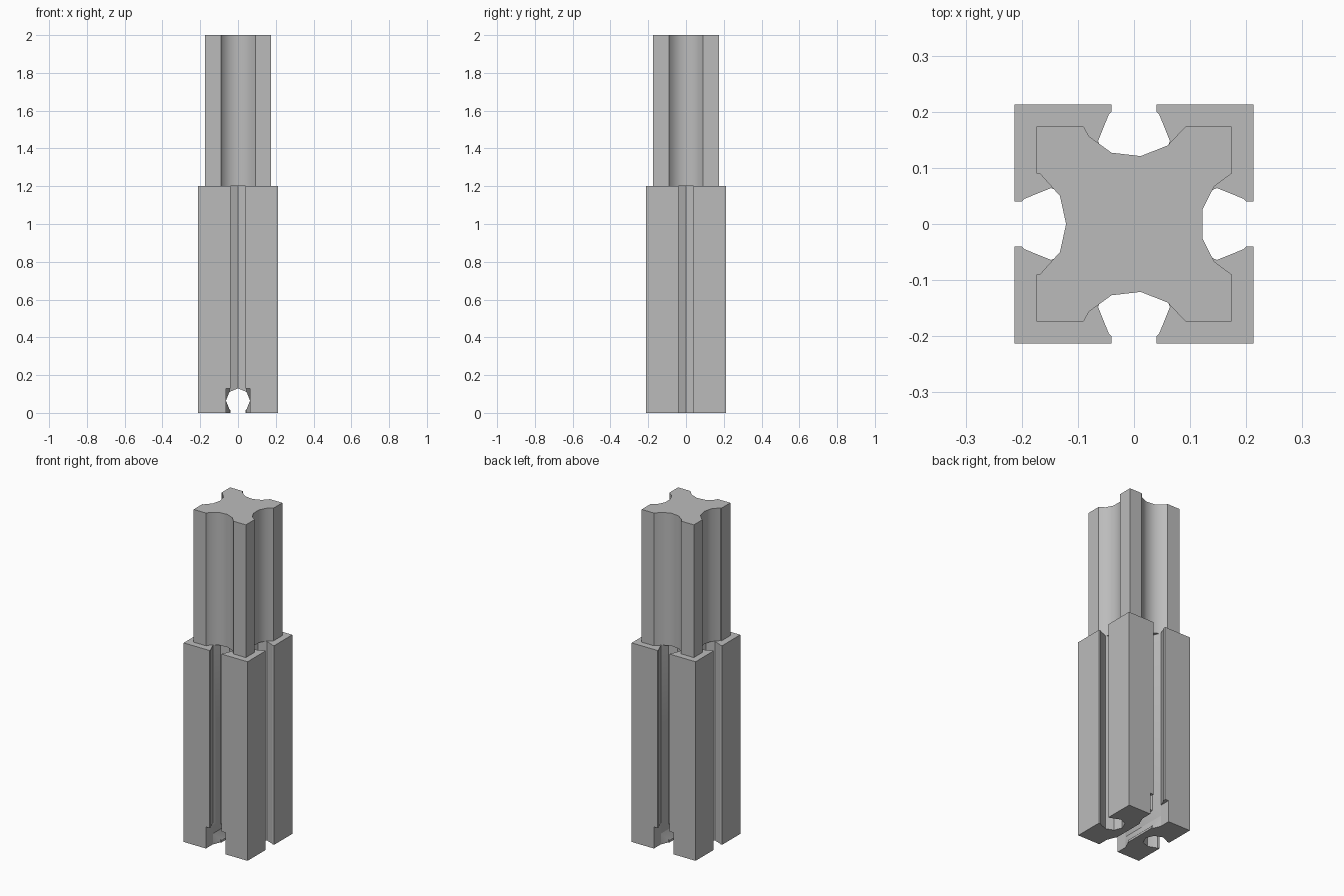
import bpy, math
from mathutils import Matrix, Vector

cube = bpy.data.objects.get("Cube")
if cube:
    bpy.data.objects.remove(cube, do_unlink=True)

grey = bpy.data.materials.new("grey metal")
grey.use_nodes = True
colour = (0.5, 0.5, 0.5, 1)
grey.diffuse_color = colour
grey.node_tree.nodes["Principled BSDF"].inputs["Base Color"].default_value = colour


def prism(name, profile, low, high, matrix=Matrix()):
    """Extrude a counter-clockwise profile from low to high, then place it."""
    n = len(profile)
    verts = [matrix @ Vector((x, y, z)) for z in (low, high) for x, y in profile]
    faces = [list(range(n))[::-1], list(range(n, 2 * n))]
    faces += [[i, (i + 1) % n, n + (i + 1) % n, n + i] for i in range(n)]
    mesh = bpy.data.meshes.new(name)
    mesh.from_pydata(verts, [], faces)
    mesh.materials.append(grey)
    obj = bpy.data.objects.new(name, mesh)
    bpy.context.collection.objects.link(obj)
    return obj


def cut(obj, cutter):
    cutter.hide_render = True
    mod = obj.modifiers.new("cut", "BOOLEAN")
    mod.operation = "DIFFERENCE"
    mod.solver = "EXACT"
    mod.object = cutter
    bpy.context.view_layer.objects.active = obj
    bpy.ops.object.modifier_apply(modifier=mod.name)
    bpy.data.objects.remove(cutter, do_unlink=True)


# Keyhole slot section: half width and depth below the surface
half = 0.213
key = [(0.04, 0), (0.04, 0.013), (0.045, 0.018), (0.064, 0.065), (0.045, 0.111)]
slot = [(-u, d) for u, d in key] + [(0, 0.13)] + [(u, d) for u, d in key[::-1]]

# Lower body: square with a keyhole slot in each side
side = [(-half, -half)] + [(u, d - half) for u, d in slot]
outline = []
for k in range(4):
    c, s = round(math.cos(k * math.pi / 2)), round(math.sin(k * math.pi / 2))
    outline += [(x * c - y * s, x * s + y * c) for x, y in side]
body = prism("lower_body", outline, 0, 1.2)

# Keyhole channel through the foot from front to back
along_y = Matrix.Rotation(math.pi / 2, 4, "X")
channel = [(-0.04, -0.05)] + slot[1:-1] + [(0.04, -0.05)]
cut(body, prism("channel_cutter", channel[::-1], -0.3, 0.3, along_y))

# Square recess at each end of the channel
recess = [(-0.0645, -0.05), (0.0645, -0.05), (0.0645, 0.13), (-0.0645, 0.13)]
for low, high in ((-0.3, -0.148), (0.148, 0.3)):
    cut(body, prism("recess_cutter", recess, low, high, along_y))

# Upper post: smaller square with a broad scoop in each side
h = 0.174
scoop = [(-0.09, h), (-0.08, 0.156), (-0.04, 0.127), (0.012, 0.121), (0.06, 0.14), (0.092, h)]
left = [(-h, 0.09), (-0.167, 0.089), (-0.132, 0.05), (-0.121, 0),
        (-0.132, -0.05), (-0.167, -0.089), (-h, -0.09)]
right_low = [(h, -0.09), (0.143, -0.067), (0.122, -0.026)]
right = right_low + [(x, -y) for x, y in right_low[::-1]]
post_outline = ([(-h, -h)] + [(x, -y) for x, y in scoop] + [(h, -h)] + right
                + [(h, h)] + scoop[::-1] + [(-h, h)] + left)
post = prism("upper_post", post_outline, 1.2, 2)

# Smooth the scoops, keep the corners sharp
bpy.ops.object.select_all(action="DESELECT")
for obj in (post, body):
    obj.select_set(True)
bpy.context.view_layer.objects.active = post
bpy.ops.object.shade_smooth_by_angle(angle=math.radians(32))
